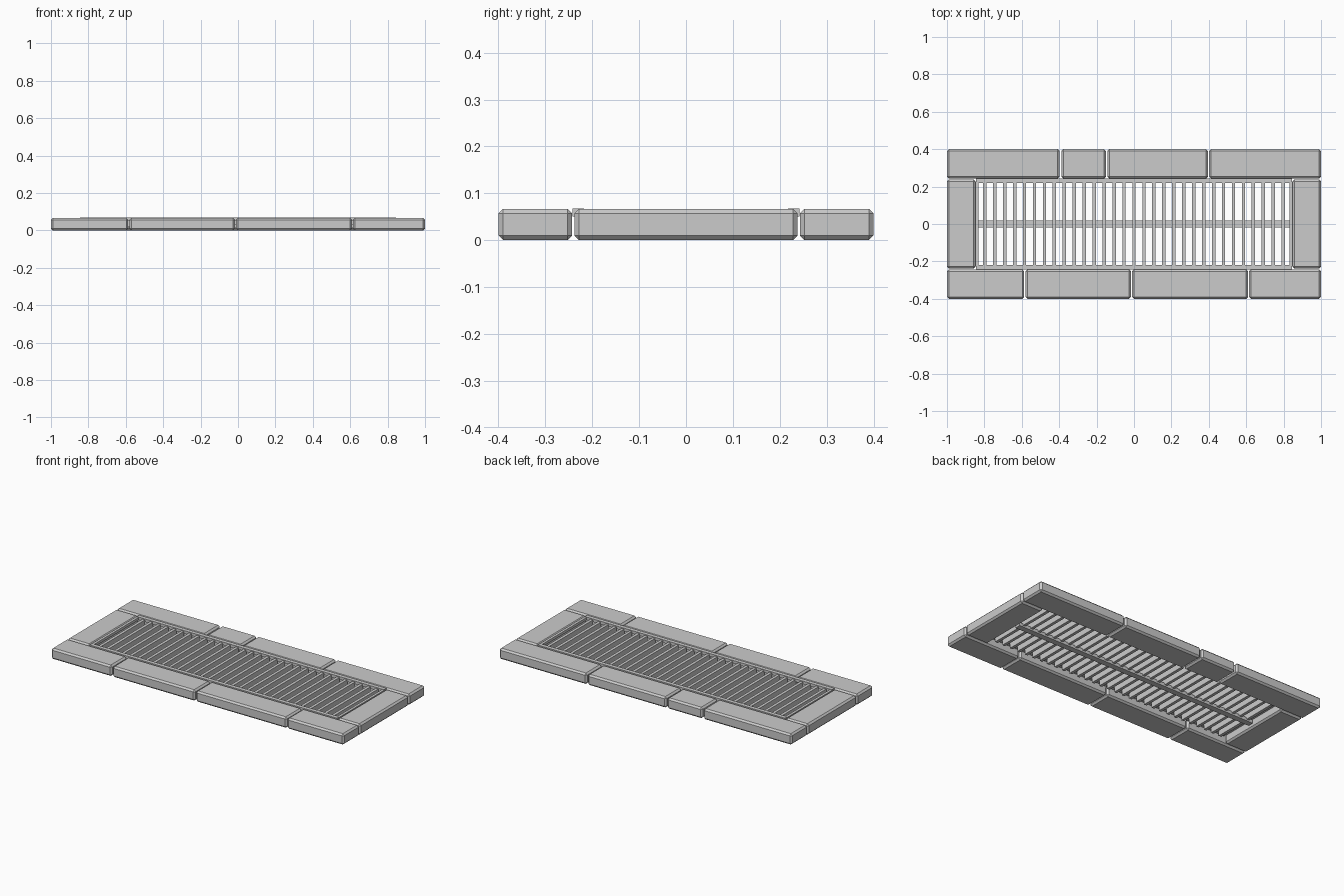
import bpy, bmesh

if "Cube" in bpy.data.objects:
    bpy.data.objects.remove(bpy.data.objects["Cube"])


def box(name, x0, x1, y0, y1, z0, z1, chamfer=0.0):
    """Axis-aligned block with an optional flat chamfer on every edge."""
    bm = bmesh.new()
    bmesh.ops.create_cube(bm, size=1)
    for v in bm.verts:
        v.co.x = x1 if v.co.x > 0 else x0
        v.co.y = y1 if v.co.y > 0 else y0
        v.co.z = z1 if v.co.z > 0 else z0
    if chamfer:
        bmesh.ops.bevel(bm, geom=bm.edges[:], offset=chamfer, segments=1,
                        profile=0.5, affect='EDGES')
    mesh = bpy.data.meshes.new(name)
    bm.to_mesh(mesh)
    bm.free()
    ob = bpy.data.objects.new(name, mesh)
    bpy.context.collection.objects.link(ob)
    return ob


TOP = 0.067
CHAMFER = 0.01

# Rear and front rows of kerb stones
rear = [(-1.0, -0.398), (-0.388, -0.15), (-0.142, 0.395), (0.402, 1.0)]
front = [(-1.0, -0.587), (-0.58, -0.017), (-0.01, 0.61), (0.615, 1.0)]
for i, (a, b) in enumerate(rear):
    box(f"rear_stone_{i}", a, b, 0.243, 0.4, 0, TOP, CHAMFER)
for i, (a, b) in enumerate(front):
    box(f"front_stone_{i}", a, b, -0.4, -0.243, 0, TOP, CHAMFER)

# End stones
box("left_stone", -1.0, -0.848, -0.238, 0.238, 0, TOP, CHAMFER)
box("right_stone", 0.848, 1.0, -0.238, 0.238, 0, TOP, CHAMFER)

# Grate frame
for side, s in (("front", -1), ("rear", 1)):
    y0, y1 = sorted((s * 0.218, s * 0.242))
    box(f"{side}_grate_rail", -0.845, 0.845, y0, y1, 0.05, 0.068)
for side, s in (("left", -1), ("right", 1)):
    x0, x1 = sorted((s * 0.832, s * 0.848))
    box(f"{side}_grate_rail", x0, x1, -0.225, 0.225, 0.05, 0.066)

# Grate slats
for i in range(31):
    x = (i - 15) * 0.0532
    box(f"grate_slat_{i}", x - 0.009, x + 0.009, -0.22, 0.22, 0.022, 0.062)

# Central support bar under the slats
box("grate_support_bar", -0.832, 0.832, -0.018, 0.018, 0.012, 0.032)
